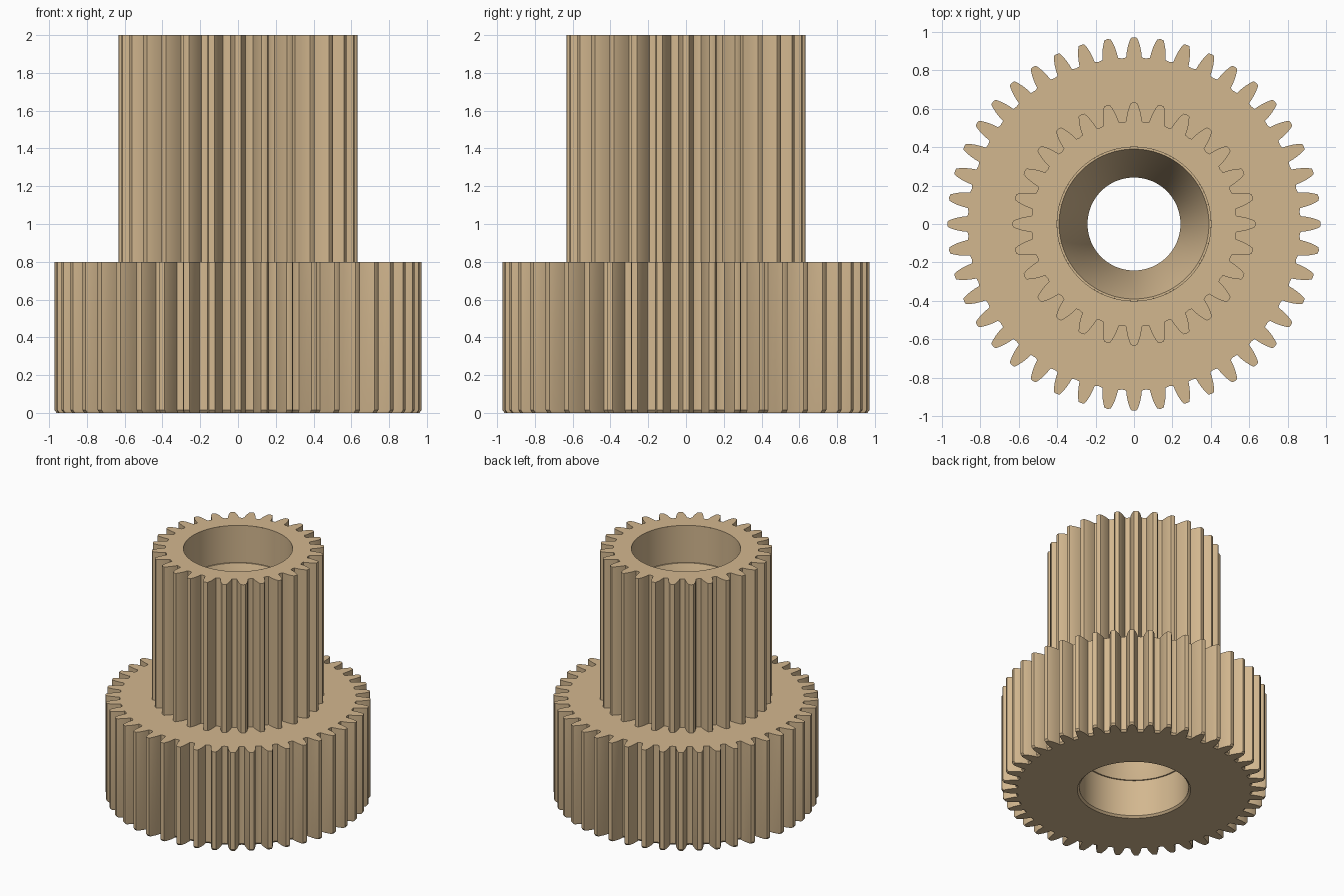
import bpy, bmesh, math

if "Cube" in bpy.data.objects:
    bpy.data.objects.remove(bpy.data.objects["Cube"])

TAN = bpy.data.materials.new("tan")
TAN.diffuse_color = (0.65, 0.475, 0.275, 1)
TAN.use_nodes = True
TAN.node_tree.nodes["Principled BSDF"].inputs["Base Color"].default_value = TAN.diffuse_color

# half tooth: (fraction of tooth height, half width), root to tip
FLANK = [(0.0, 0.041), (0.25, 0.038), (0.55, 0.032), (0.82, 0.023), (0.97, 0.016)]


def gear_angles_radii(teeth, root, tip):
    """Outline of a toothed wheel as (angle, radius) pairs, one tooth pointing to +y."""
    out = []
    for t in range(teeth):
        mid = math.pi / 2 + t * math.tau / teeth
        half = []
        for f, w in FLANK:
            r = root + (tip - root) * f
            half.append((w / r, r))
        out += [(mid - a, r) for a, r in half]
        out.append((mid, tip))
        out += [(mid + a, r) for a, r in reversed(half)]
        out.append((mid + math.pi / teeth, root - 0.004))
    return out


def ring(pairs, z, radius=None, inset=0.0):
    """Outline at height z; a fixed radius turns it into a circle."""
    return [((radius or r - inset) * math.cos(a), (radius or r - inset) * math.sin(a), z)
            for a, r in pairs]


def loft(name, rings, closed=False):
    bm = bmesh.new()
    loops = [[bm.verts.new(p) for p in pts] for pts in rings]
    if closed:
        loops.append(loops[0])
    n = len(loops[0])
    for low, high in zip(loops, loops[1:]):
        for i in range(n):
            j = (i + 1) % n
            bm.faces.new((low[i], low[j], high[j], high[i]))
    mesh = bpy.data.meshes.new(name)
    bm.to_mesh(mesh)
    bm.free()
    mesh.materials.append(TAN)
    obj = bpy.data.objects.new(name, mesh)
    bpy.context.collection.objects.link(obj)
    bpy.context.view_layer.objects.active = obj
    obj.select_set(True)
    bpy.ops.object.shade_smooth_by_angle(angle=math.radians(25))
    obj.select_set(False)
    return obj


# wide lower gear with a small chamfer at its foot
wide = gear_angles_radii(44, 0.868, 0.972)
loft("wide_gear", [
    ring(wide, 0, radius=0.415),
    ring(wide, 0, inset=0.012),
    ring(wide, 0.015),
    ring(wide, 0.8),
    ring(wide, 0.8, radius=0.5),
])

# narrow upper gear
narrow = gear_angles_radii(28, 0.535, 0.633)
loft("narrow_gear", [
    ring(narrow, 0.8),
    ring(narrow, 2.0),
    ring(narrow, 2.0, radius=0.4),
])

# through bore: bearing seat, small ledge and cone at each end, straight neck between
circle = [(i * math.tau / 112, 1.0) for i in range(112)]
bore = [(0.4, 2.0), (0.4, 1.7), (0.39, 1.7), (0.242, 1.33),
        (0.242, 0.68), (0.39, 0.31), (0.4, 0.31), (0.4, 0.015), (0.415, 0)]
loft("bore", [ring(circle, z, radius=r) for r, z in bore])
